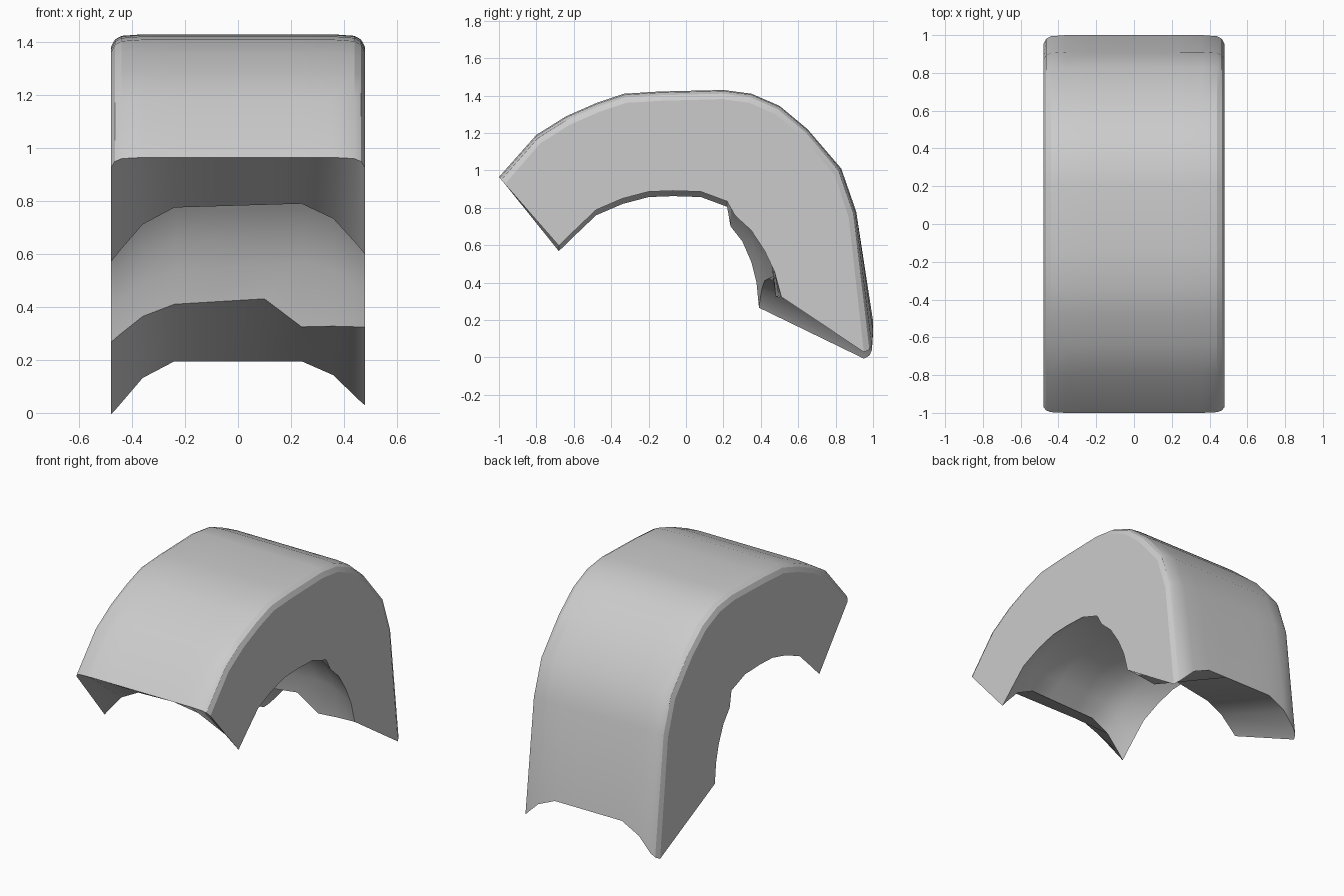
import bpy, bmesh
from mathutils import Vector

if "Cube" in bpy.data.objects:
    bpy.data.objects.remove(bpy.data.objects["Cube"])

# Side profile stations, front end to back end (y, z)
OUTER = [(-1, .965), (-.8, 1.19), (-.64, 1.29), (-.48, 1.36), (-.33, 1.41),
         (-.14, 1.422), (.2, 1.43), (.35, 1.41), (.5, 1.345), (.65, 1.22),
         (.83, 1.01), (.91, .78), (1, .195)]
INNER = [(-.68, .583), (-.58, .68), (-.48, .775), (-.34, .835), (-.2, .872),
         (-.07, .877), (.08, .872), (.22, .82), (.25, .73), (.325, .65),
         (.385, .54), (.425, .43), (.45, .295)]
# Hollowing of the underside along the arch
LIFT = [.2, .18, .15, .13, .12, .12, .12, .12, .12, .12, .12, .12, .13]
# Half cross-section: x, edge rounding inset, hollow weight
HALF = [(.48, .05, 0), (.465, .02, .1), (.44, .006, .25), (.36, 0, .7),
        (.24, 0, 1), (.1, 0, 1)]
SECTION = [(-x, r, w) for x, r, w in HALF] + HALF[::-1]


def section(i):
    """Closed loop of points round the arch at one station."""
    top, under = [], []
    last = i == len(OUTER) - 1
    for x, inset, w in SECTION:
        o, n = Vector((x, *OUTER[i])), Vector((x, *INNER[i]))
        d = (n - o).normalized()
        if last:
            o.z -= (.21 if x < 0 else .175) * (1 - w)
        top.append(o + d * inset)
        # the back end's inner rim dips on the right
        dip = .12 if last and x > .2 else 1
        n.z += LIFT[i] * w * dip + .03 * x
        if i > 7:
            n.y += .025 * (i - 7) * x
            n.z += .03 * x
        under.append(n)
    return top + under[::-1]


# Curved block lofted through the stations, with capped ends
bm = bmesh.new()
rings = [[bm.verts.new(p) for p in section(i)] for i in range(len(OUTER))]
n = len(rings[0])
for a, b in zip(rings, rings[1:]):
    for j in range(n):
        k = (j + 1) % n
        bm.faces.new((a[j], a[k], b[k], b[j]))
for ring in (rings[0], rings[-1]):
    for j in range(n // 2 - 1):
        bm.faces.new((ring[j], ring[j + 1], ring[n - 2 - j], ring[n - 1 - j]))
bmesh.ops.recalc_face_normals(bm, faces=bm.faces)
mesh = bpy.data.meshes.new("curved_guard")
bm.to_mesh(mesh)
bm.free()
guard = bpy.data.objects.new("curved_guard", mesh)
bpy.context.collection.objects.link(guard)

# Smooth curves, crisp cut edges
bpy.context.view_layer.objects.active = guard
guard.select_set(True)
bpy.ops.object.shade_smooth_by_angle(angle=.42)
